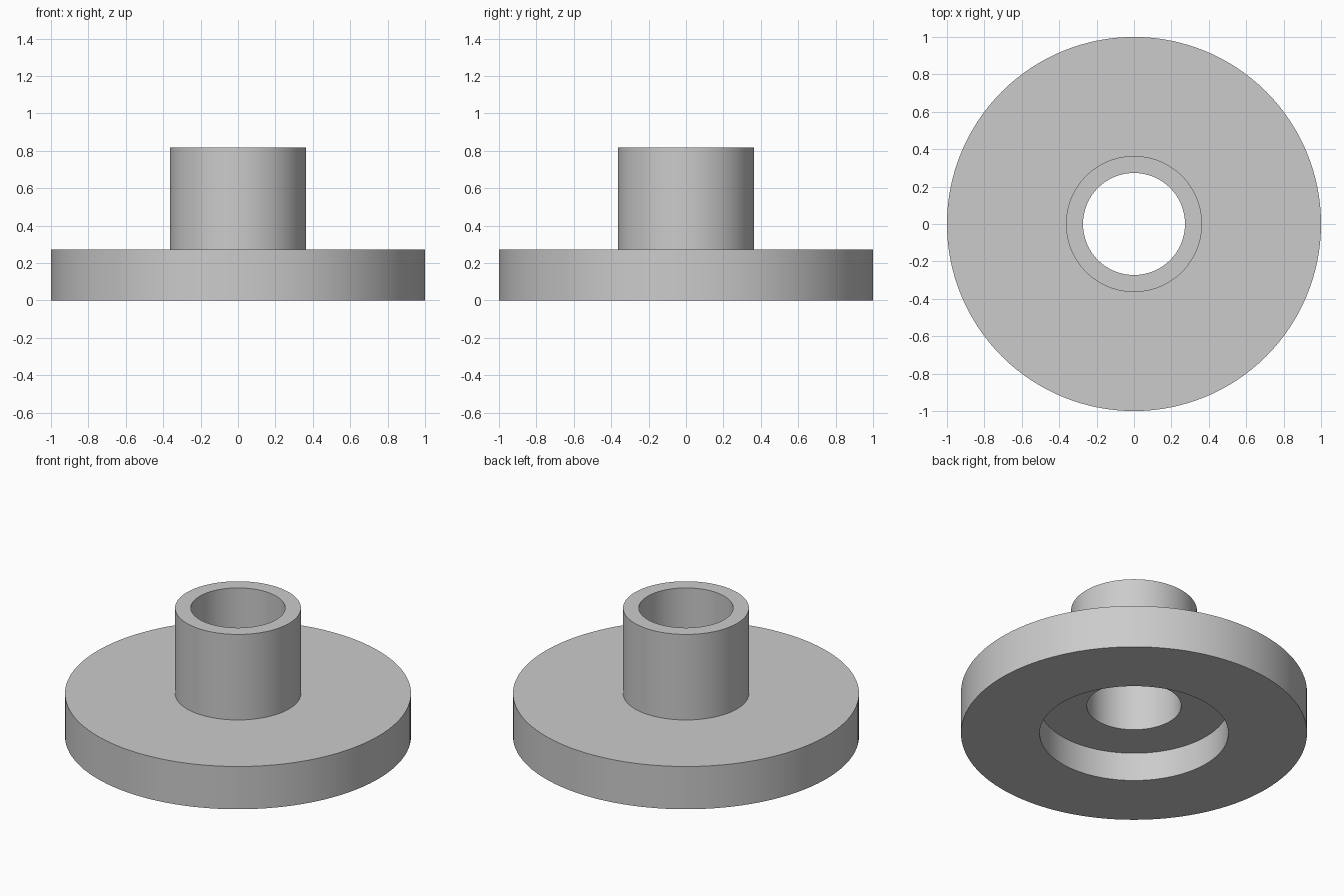
import bpy
import bmesh
import math

cube = bpy.data.objects.get("Cube")
if cube:
    bpy.data.objects.remove(cube, do_unlink=True)

# Plain grey metal
grey = bpy.data.materials.new("grey_metal")
grey.use_nodes = True
colour = (0.6, 0.6, 0.6, 1)
grey.diffuse_color = colour
grey.node_tree.nodes["Principled BSDF"].inputs["Base Color"].default_value = colour

# Main proportions
UNIT = 1 / 11
FLANGE_R, HUB_R, BORE_R, RECESS_R = 11, 4, 3, 6
FLANGE_H, TOTAL_H, RECESS_H = 3, 9, 2
SIDES = 128


def lathe(name, profile):
    """Revolve a closed (radius, height) profile around z."""
    bm = bmesh.new()
    rings = []
    for r, z in profile:
        rings.append([bm.verts.new((r * UNIT * math.cos(a), r * UNIT * math.sin(a), z * UNIT))
                      for a in (math.tau * i / SIDES for i in range(SIDES))])
    for k, low in enumerate(rings):
        high = rings[(k + 1) % len(rings)]
        for i in range(SIDES):
            j = (i + 1) % SIDES
            bm.faces.new((low[i], low[j], high[j], high[i]))
    bmesh.ops.recalc_face_normals(bm, faces=bm.faces)
    mesh = bpy.data.meshes.new(name)
    bm.to_mesh(mesh)
    bm.free()
    mesh.materials.append(grey)
    obj = bpy.data.objects.new(name, mesh)
    bpy.context.collection.objects.link(obj)
    bpy.ops.object.select_all(action="DESELECT")
    obj.select_set(True)
    bpy.context.view_layer.objects.active = obj
    bpy.ops.object.shade_smooth_by_angle(angle=math.radians(30))
    return obj


# Flanged hub: wide disc, upright tube, through bore and recess underneath
lathe("flanged_hub", [
    (RECESS_R, 0),
    (FLANGE_R, 0),
    (FLANGE_R, FLANGE_H),
    (HUB_R, FLANGE_H),
    (HUB_R, TOTAL_H),
    (BORE_R, TOTAL_H),
    (BORE_R, RECESS_H),
    (RECESS_R, RECESS_H),
])
